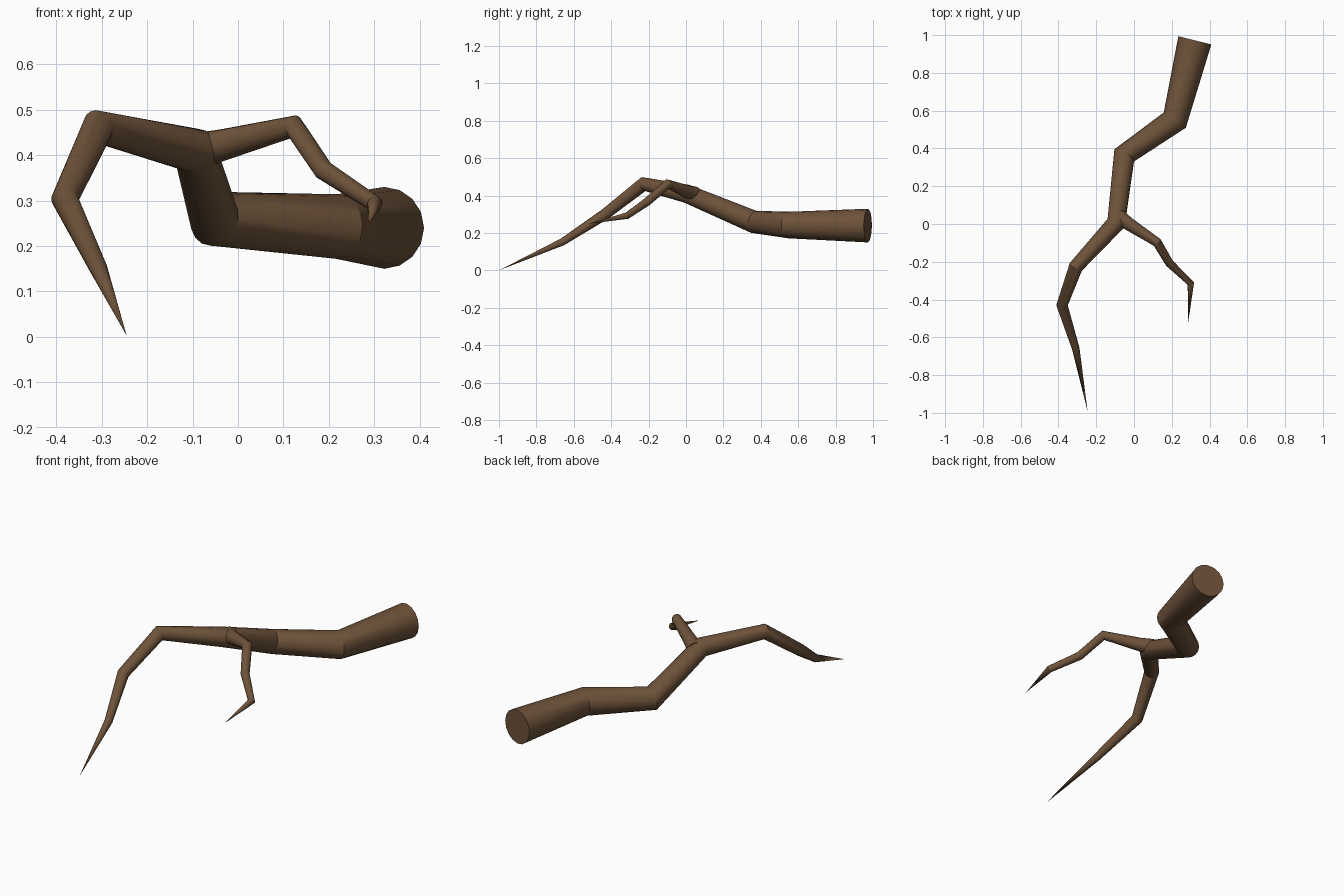
import bpy, bmesh, math
from mathutils import Vector

if "Cube" in bpy.data.objects:
    bpy.data.objects.remove(bpy.data.objects["Cube"])

SIDES = 16

bark = bpy.data.materials.new("bark_brown")
bark.diffuse_color = (0.155, 0.085, 0.042, 1)
bark.use_nodes = True
bark.node_tree.nodes["Principled BSDF"].inputs["Base Color"].default_value = bark.diffuse_color


def limb(name, path):
    """Tapered limb: one ring per (x, y, z, radius), turned to the bisecting plane; closes to a tip."""
    pts = [Vector(p[:3]) for p in path]
    bm = bmesh.new()
    rings = []
    normal = Vector((0, 0, 1))
    for i, p in enumerate(pts[:-1]):
        ahead = (pts[i + 1] - p).normalized()
        behind = (p - pts[i - 1]).normalized() if i else ahead
        axis = (ahead + behind).normalized()
        normal = (normal - axis * normal.dot(axis)).normalized()
        side = axis.cross(normal)
        ring = []
        for k in range(SIDES):
            a = math.tau * k / SIDES
            ring.append(bm.verts.new(p + path[i][3] * (normal * math.cos(a) + side * math.sin(a))))
        rings.append(ring)
    tip = bm.verts.new(pts[-1])
    bm.faces.new(rings[0])
    for k in range(SIDES):
        n = (k + 1) % SIDES
        for a, b in zip(rings, rings[1:]):
            bm.faces.new((a[k], a[n], b[n], b[k]))
        bm.faces.new((rings[-1][k], rings[-1][n], tip))
    bmesh.ops.recalc_face_normals(bm, faces=bm.faces)
    mesh = bpy.data.meshes.new(name)
    bm.to_mesh(mesh)
    bm.free()
    mesh.materials.append(bark)
    ob = bpy.data.objects.new(name, mesh)
    bpy.context.collection.objects.link(ob)
    bpy.ops.object.select_all(action='DESELECT')
    ob.select_set(True)
    bpy.context.view_layer.objects.active = ob
    bpy.ops.object.shade_smooth_by_angle(angle=math.radians(30))
    return ob


# Thick limb from the sawn end to the long tip
limb("main_branch", [
    (0.322, 0.972, 0.240, 0.090),
    (0.216, 0.550, 0.243, 0.071),
    (-0.052, 0.363, 0.260, 0.061),
    (-0.095, 0.005, 0.410, 0.050),
    (-0.308, -0.227, 0.462, 0.038),
    (-0.381, -0.430, 0.303, 0.030),
    (-0.308, -0.660, 0.153, 0.020),
    (-0.245, -0.995, 0.003, 0),
])

# Thin twig growing out of the fork
limb("side_twig", [
    (-0.085, 0.045, 0.410, 0.040),
    (-0.035, 0.005, 0.422, 0.035),
    (0.123, -0.098, 0.463, 0.025),
    (0.188, -0.208, 0.367, 0.022),
    (0.301, -0.315, 0.293, 0.018),
    (0.287, -0.520, 0.250, 0),
])
